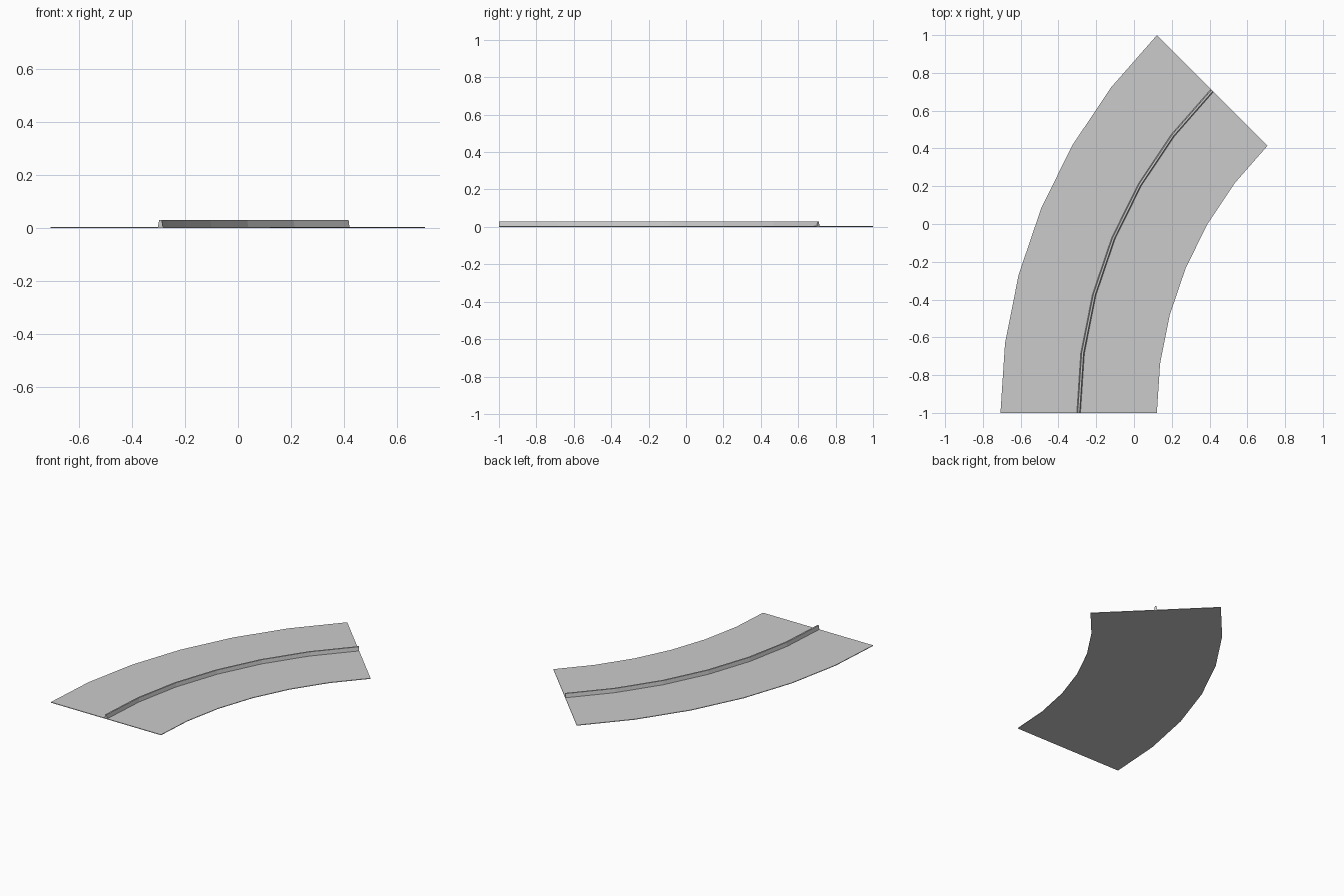
import bpy, bmesh
from math import sin, cos, radians

if "Cube" in bpy.data.objects:
    bpy.data.objects.remove(bpy.data.objects["Cube"])

CX, CY = 2.121, -1.0      # centre of the bend
SEGMENTS, SWEEP = 6, 45.0


def sweep_arc(name, profile):
    """Sweep a closed (radius, z) profile round the bend and cap both ends."""
    bm = bmesh.new()
    rings = []
    for i in range(SEGMENTS + 1):
        a = radians(SWEEP * i / SEGMENTS)
        rings.append([bm.verts.new((CX - r * cos(a), CY + r * sin(a), z))
                      for r, z in profile])
    n = len(profile)
    for r0, r1 in zip(rings, rings[1:]):
        for j in range(n):
            k = (j + 1) % n
            bm.faces.new((r0[j], r0[k], r1[k], r1[j]))
    bm.faces.new(rings[0])
    bm.faces.new(rings[-1][::-1])
    bmesh.ops.recalc_face_normals(bm, faces=bm.faces)
    mesh = bpy.data.meshes.new(name)
    bm.to_mesh(mesh)
    bm.free()
    obj = bpy.data.objects.new(name, mesh)
    bpy.context.collection.objects.link(obj)
    return obj


# Thin curved road slab
sweep_arc("road_slab", [(2.0, 0), (2.828, 0), (2.828, 0.004), (2.0, 0.004)])

# Tapered divider kerb along the middle
MID = 2.414
sweep_arc("centre_divider", [(MID - 0.010, 0.003), (MID + 0.010, 0.003),
                             (MID + 0.005, 0.030), (MID - 0.005, 0.030)])
